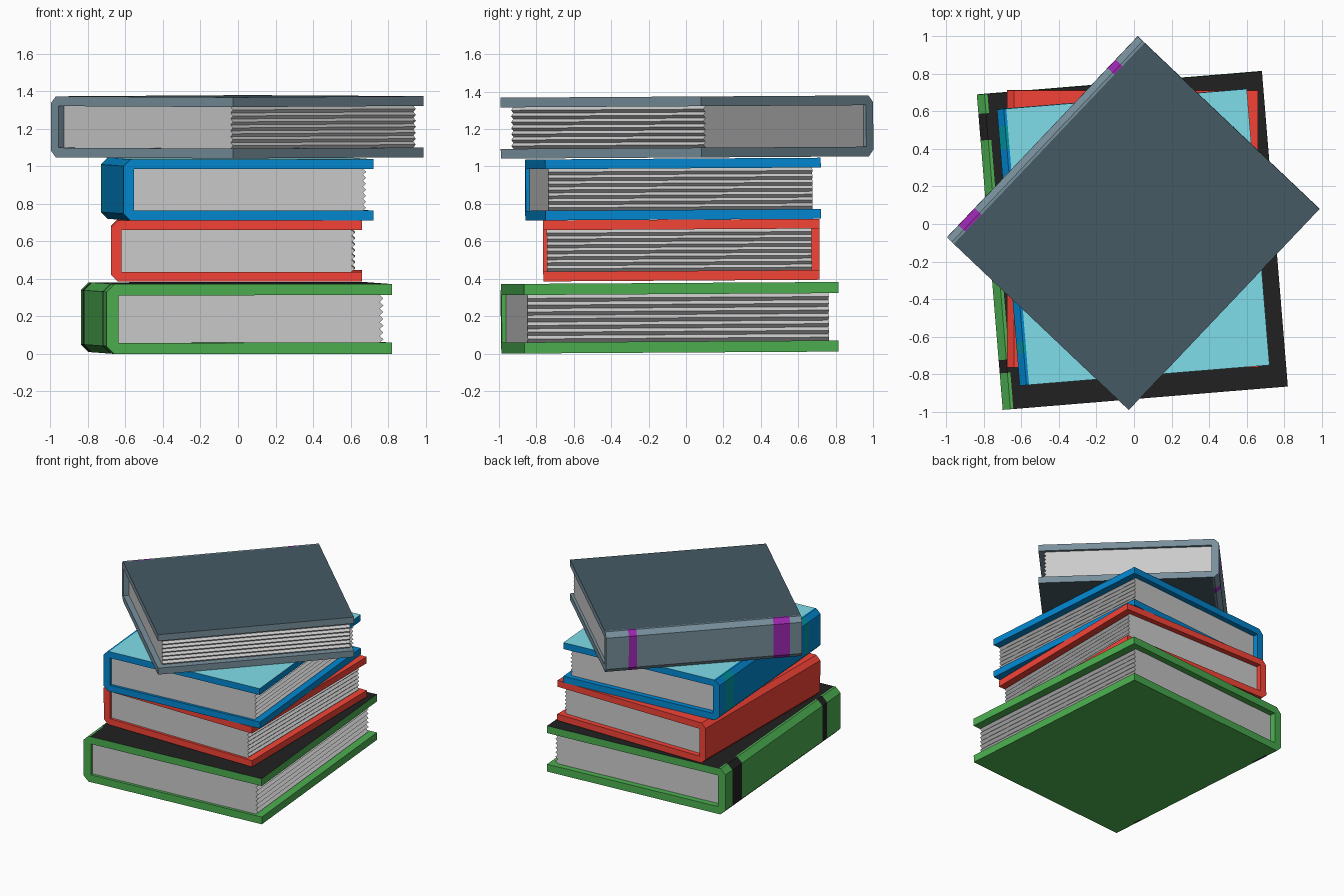
import bpy, bmesh
from math import radians, pi
from mathutils import Matrix

if "Cube" in bpy.data.objects:
    bpy.data.objects.remove(bpy.data.objects["Cube"])

W, L, H = 1.337, 1.478, 0.326      # standard book: width, length, thickness
T, STRIP, CH = 0.052, 0.05, 0.036  # board thickness, spine strip, spine chamfer
TILT = radians(0.35)


def material(hex_code):
    name = "colour_" + hex_code
    mat = bpy.data.materials.get(name)
    if not mat:
        mat = bpy.data.materials.new(name)
        rgb = [int(hex_code[i:i + 2], 16) / 255 for i in (0, 2, 4)]
        lin = [c / 12.92 if c < 0.04045 else ((c + 0.055) / 1.055) ** 2.4 for c in rgb]
        mat.diffuse_color = (*lin, 1)
        mat.use_nodes = True
        mat.node_tree.nodes["Principled BSDF"].inputs["Base Color"].default_value = mat.diffuse_color
    return mat


def extrude_profile(name, profile, stations, matrix, colours=(), slot=lambda i, j: 0):
    """Closed x-z profile carried along the y stations, capped at both ends."""
    bm = bmesh.new()
    rings = [[bm.verts.new((x, y, z)) for x, z in profile] for y in stations]
    n = len(profile)
    for j in range(len(rings) - 1):
        a, b = rings[j], rings[j + 1]
        for i in range(n):
            k = (i + 1) % n
            bm.faces.new((a[i], a[k], b[k], b[i])).material_index = slot(i, j)
    bm.faces.new(rings[0])
    bm.faces.new(rings[-1])
    bmesh.ops.recalc_face_normals(bm, faces=bm.faces)
    mesh = bpy.data.meshes.new(name)
    bm.to_mesh(mesh)
    bm.free()
    for c in colours:
        mesh.materials.append(material(c))
    obj = bpy.data.objects.new(name, mesh)
    obj.matrix_world = matrix
    bpy.context.collection.objects.link(obj)


def book(name, x, y, z, angle, scale, cover, top, under, band, flip=False):
    m = (Matrix.Translation((x, y, z + H * scale / 2)) @ Matrix.Rotation(TILT, 4, 'X')
         @ Matrix.Rotation(radians(angle), 4, 'Z')
         @ Matrix.Rotation(pi if flip else 0, 4, 'X') @ Matrix.Scale(scale, 4))
    e, s, h, inner = W / 2, -W / 2, H / 2, -W / 2 + 0.055

    # cover: boards and chamfered spine in one C-shaped section
    section = [(e, -h), (s + STRIP, -h), (s + CH, -h), (s, -h + CH),
               (s, h - CH), (s + CH, h), (s + STRIP, h), (e, h),
               (e, h - T), (inner, h - T), (inner, -h + T), (e, -h + T)]
    b = L / 2
    stations = [-b, b - 1.307, b - 1.245, b - 0.215, b - 0.09, b]

    def slot(i, j):
        if i == 0:
            return 2
        if i == 6:
            return 1
        return 3 if 1 <= i <= 5 and j in (1, 3) else 0

    extrude_profile(name + "_cover", section, stations, m, (cover, top, under, band), slot)

    # pages: block with a ridged fore edge
    teeth, lo, hi = 7, -h + T, h - T
    pages = [(inner, hi), (inner, lo)]
    for i in range(teeth * 2 + 1):
        pages.append((e - (0.055 if i % 2 == 0 else 0.038), lo + (hi - lo) * i / (teeth * 2)))
    extrude_profile(name + "_pages", pages, [-b + 0.02, b - 0.042], m)


book("green_book", -0.009, -0.0875, 0.005, 4.7, 1.141, "4CAF50", "212121", "4CAF50", "212121")
book("red_book", -0.0075, -0.025, 0.39, 0, 1, "F44336", "F44336", "F44336", "F44336")
book("blue_book", -0.004, -0.07, 0.716, 4.7, 1, "0288D1", "80DEEA", "0288D1", "0097A7")
book("slate_book", -0.004, 0.005, 1.048, -43.5, 1, "78909C", "455A64", "455A64", "9C27B0", True)
